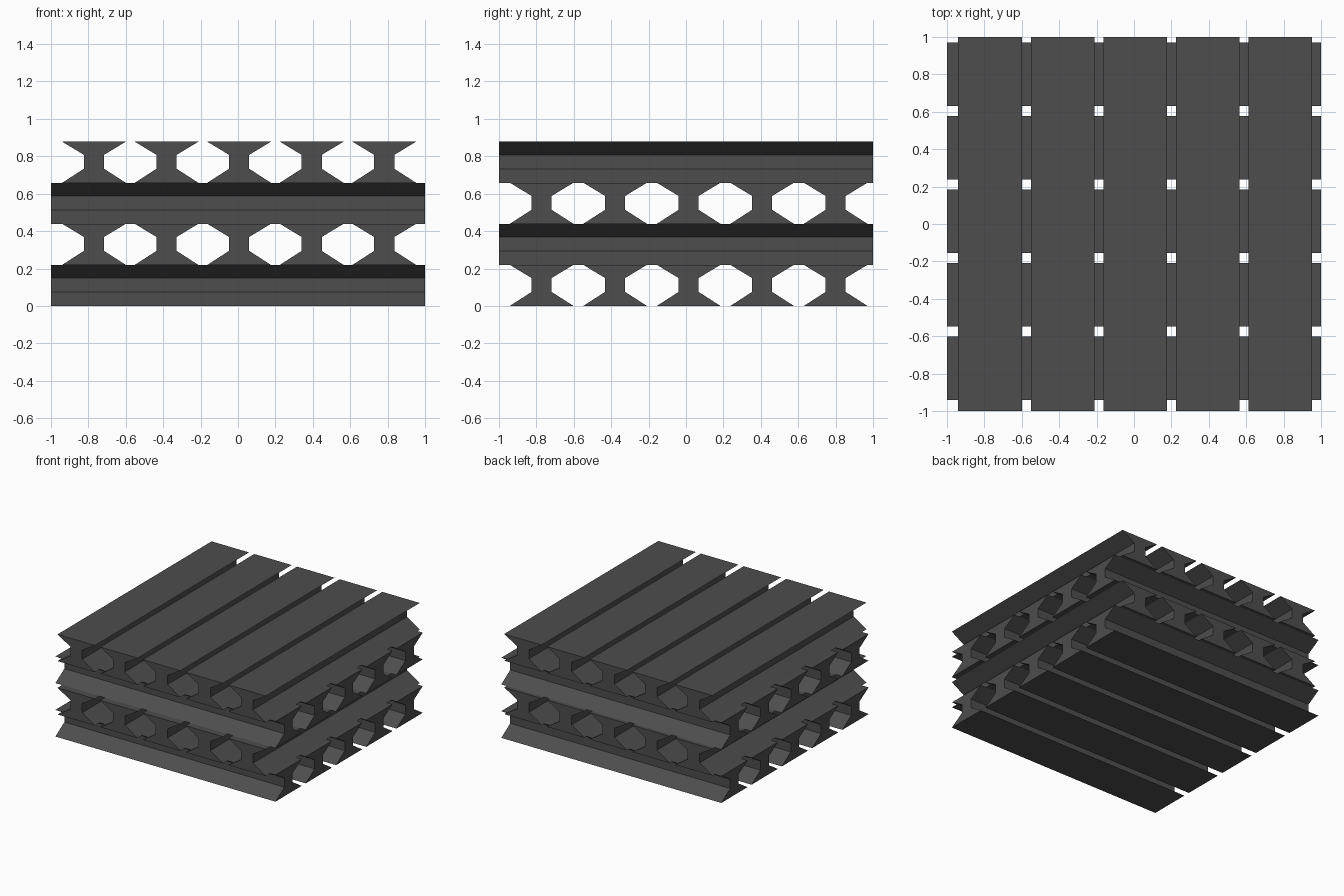
import bpy
import bmesh
from mathutils import Matrix, Vector

cube = bpy.data.objects.get("Cube")
if cube:
    bpy.data.objects.remove(cube)

# One flat colour
grey = bpy.data.materials.new("charcoal_grey")
grey.use_nodes = True
colour = (0.075, 0.075, 0.075, 1)
grey.diffuse_color = colour
grey.node_tree.nodes["Principled BSDF"].inputs["Base Color"].default_value = colour

LAYER = 0.2195        # layer height
WIDE, NECK = 0.17, 0.054  # half widths of the beam
COUNT = 5


def hourglass_beam(name):
    """Beam lying along x, hourglass in cross-section, standing on z = 0."""
    half = [(WIDE, 0), (NECK, 0.34), (NECK, 0.68), (WIDE, 1)]
    outline = half + [(-w, h) for w, h in reversed(half)]
    bm = bmesh.new()
    end = bm.faces.new([bm.verts.new((-1, w, h * LAYER)) for w, h in outline])
    swept = bmesh.ops.extrude_face_region(bm, geom=[end])
    moved = [v for v in swept["geom"] if isinstance(v, bmesh.types.BMVert)]
    bmesh.ops.translate(bm, verts=moved, vec=Vector((2, 0, 0)))
    bmesh.ops.recalc_face_normals(bm, faces=bm.faces)
    mesh = bpy.data.meshes.new(name)
    bm.to_mesh(mesh)
    bm.free()
    mesh.materials.append(grey)
    return mesh


# Beams along x in even layers, along y in odd layers
along_x = hourglass_beam("crosswise_beam")
along_y = along_x.copy()
along_y.name = "lengthwise_beam"
along_y.transform(Matrix.Rotation(1.5707963, 4, "Z"))

for layer in range(4):
    crosswise = layer % 2 == 0
    for i in range(COUNT):
        step = i - COUNT // 2
        mesh = along_x if crosswise else along_y
        beam = bpy.data.objects.new(f"{mesh.name}_{layer + 1}_{i + 1}", mesh)
        if crosswise:
            beam.location = (0, 0.014 + step * 0.393, layer * LAYER)
        else:
            beam.location = (0.006 + step * 0.388, 0, layer * LAYER)
        bpy.context.collection.objects.link(beam)
